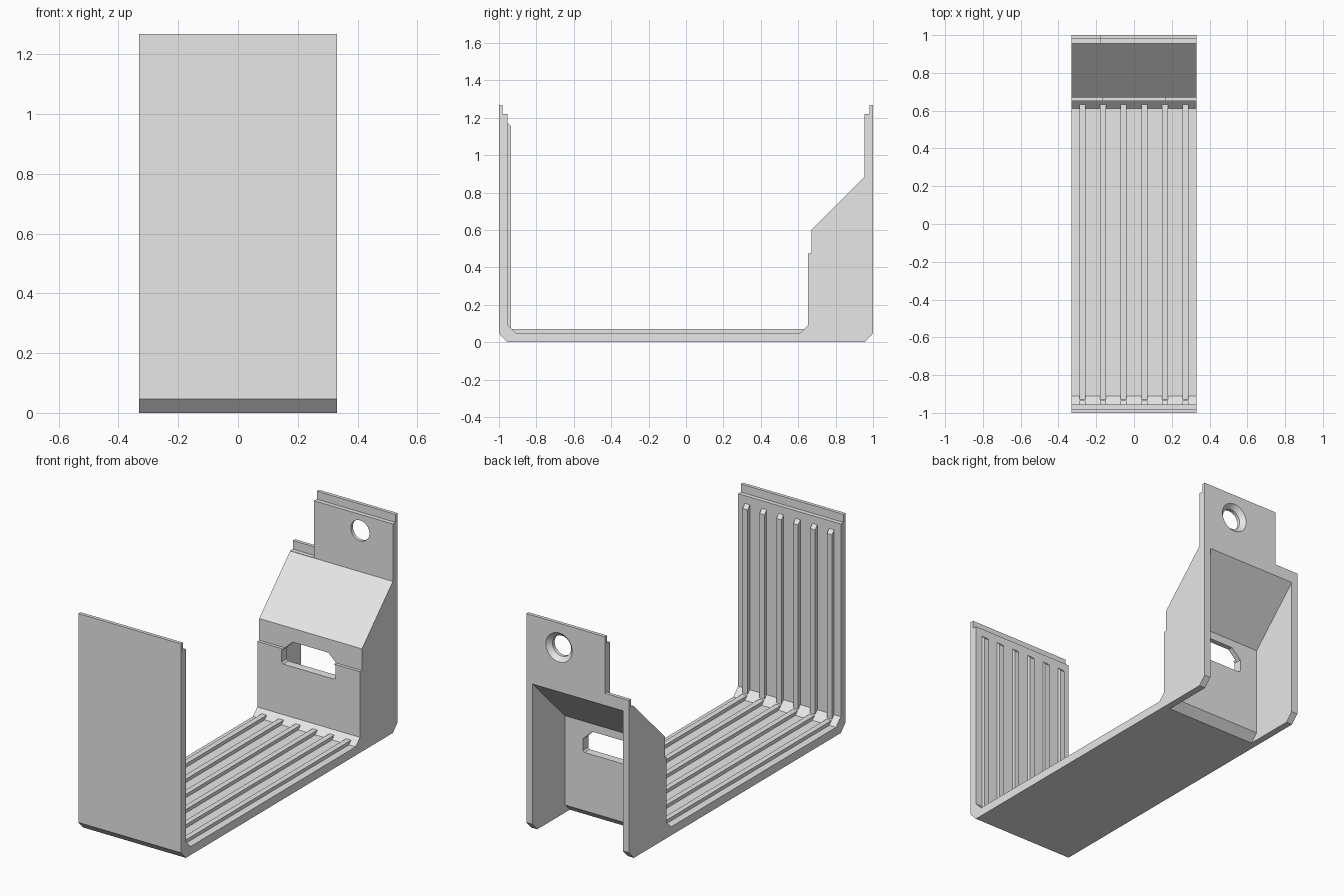
import bpy, bmesh
from mathutils import Matrix, Vector

cube = bpy.data.objects.get("Cube")
if cube:
    bpy.data.objects.remove(cube, do_unlink=True)

grey = bpy.data.materials.new("plain grey")
grey.use_nodes = True
grey.diffuse_color = (0.8, 0.8, 0.8, 1)
grey.node_tree.nodes["Principled BSDF"].inputs["Base Color"].default_value = (0.8, 0.8, 0.8, 1)

HALF = 0.332    # half width
TOP = 1.267     # overall height
SHELF = 1.22    # height of the step below each lip


def make_object(name, bm):
    bmesh.ops.recalc_face_normals(bm, faces=bm.faces[:])
    mesh = bpy.data.meshes.new(name)
    bm.to_mesh(mesh)
    bm.free()
    mesh.materials.append(grey)
    obj = bpy.data.objects.new(name, mesh)
    bpy.context.collection.objects.link(obj)
    return obj


def prism(name, points, start, length):
    """Extrude a closed outline of 3D points along a vector."""
    bm = bmesh.new()
    face = bm.faces.new([bm.verts.new(Vector(p) + Vector(start)) for p in points])
    out = bmesh.ops.extrude_face_region(bm, geom=[face])
    moved = [g for g in out["geom"] if isinstance(g, bmesh.types.BMVert)]
    bmesh.ops.translate(bm, verts=moved, vec=Vector(length))
    return make_object(name, bm)


def side_prism(name, yz, x0, x1):
    return prism(name, [(0, y, z) for y, z in yz], (x0, 0, 0), (x1 - x0, 0, 0))


def cone(name, x, z, y0, r0, y1, r1):
    bm = bmesh.new()
    bmesh.ops.create_cone(bm, cap_ends=True, segments=48, radius1=r0, radius2=r1, depth=y1 - y0)
    bmesh.ops.transform(bm, matrix=Matrix.Translation((x, (y0 + y1) / 2, z))
                        @ Matrix.Rotation(-1.5707963, 4, "X"), verts=bm.verts[:])
    return make_object(name, bm)


def cut(target, cutter):
    cutter.hide_render = True
    mod = target.modifiers.new("cut", "BOOLEAN")
    mod.operation = "DIFFERENCE"
    mod.solver = "EXACT"
    mod.object = cutter
    with bpy.context.temp_override(object=target, active_object=target):
        bpy.ops.object.modifier_apply(modifier=mod.name)
    bpy.data.objects.remove(cutter, do_unlink=True)


# Channel body: front wall, floor and stepped back housing in one side profile
body = side_prism("channel_body", [
    (-0.955, 0), (0.955, 0), (1, 0.047), (1, TOP), (0.98, TOP), (0.98, SHELF),
    (0.955, SHELF), (0.955, 0.885), (0.67, 0.6), (0.67, 0.473), (0.652, 0.473),
    (0.652, 0.09), (0.612, 0.05), (-0.91, 0.05), (-0.955, 0.095), (-0.955, SHELF),
    (-0.98, SHELF), (-0.98, TOP), (-1, TOP), (-1, 0.047)], -HALF, HALF)

# Housing cavity, open to the back and below
cut(body, side_prism("cavity_cutter", [
    (0.64, -0.015), (1.1, -0.015), (1.1, 0.966), (0.7, 0.566), (0.7, 0.045)],
    -HALF + 0.04, HALF - 0.04))

# Corner notch beside the back tab, leaving a small lip
cut(body, side_prism("notch_cutter", [
    (0.93, 0.887), (0.98, 0.887), (0.98, 0.937), (1.1, 0.937), (1.1, 1.4), (0.93, 1.4)],
    -0.5, -0.177))

# Connector slot with bevelled upper corners
half_slot = [(0.165, 0.385), (0.175, 0.395), (0.175, 0.463), (0.115, 0.52)]
slot = half_slot + [(-x, z) for x, z in reversed(half_slot)]
cut(body, prism("slot_cutter", [(x, 0, z) for x, z in slot], (0, 0.6, 0), (0, 0.2, 0)))

# Countersunk screw hole in the tab
cut(body, cone("hole_cutter", 0.12, 1.125, 0.9, 0.06, 1.1, 0.06))
cut(body, cone("countersink_cutter", 0.12, 1.125, 0.973, 0.058, 1.01, 0.095))

# Ribs along the floor and up the inside of the front wall
for i in range(6):
    x = (i - 2.5) * 0.109
    side_prism("floor_wall_rib_%d" % (i + 1), [
        (-0.96, 0.045), (0.612, 0.045), (0.632, 0.07), (-0.935, 0.07),
        (-0.935, 1.153), (-0.955, 1.175), (-0.96, 1.175)], x - 0.016, x + 0.016)
